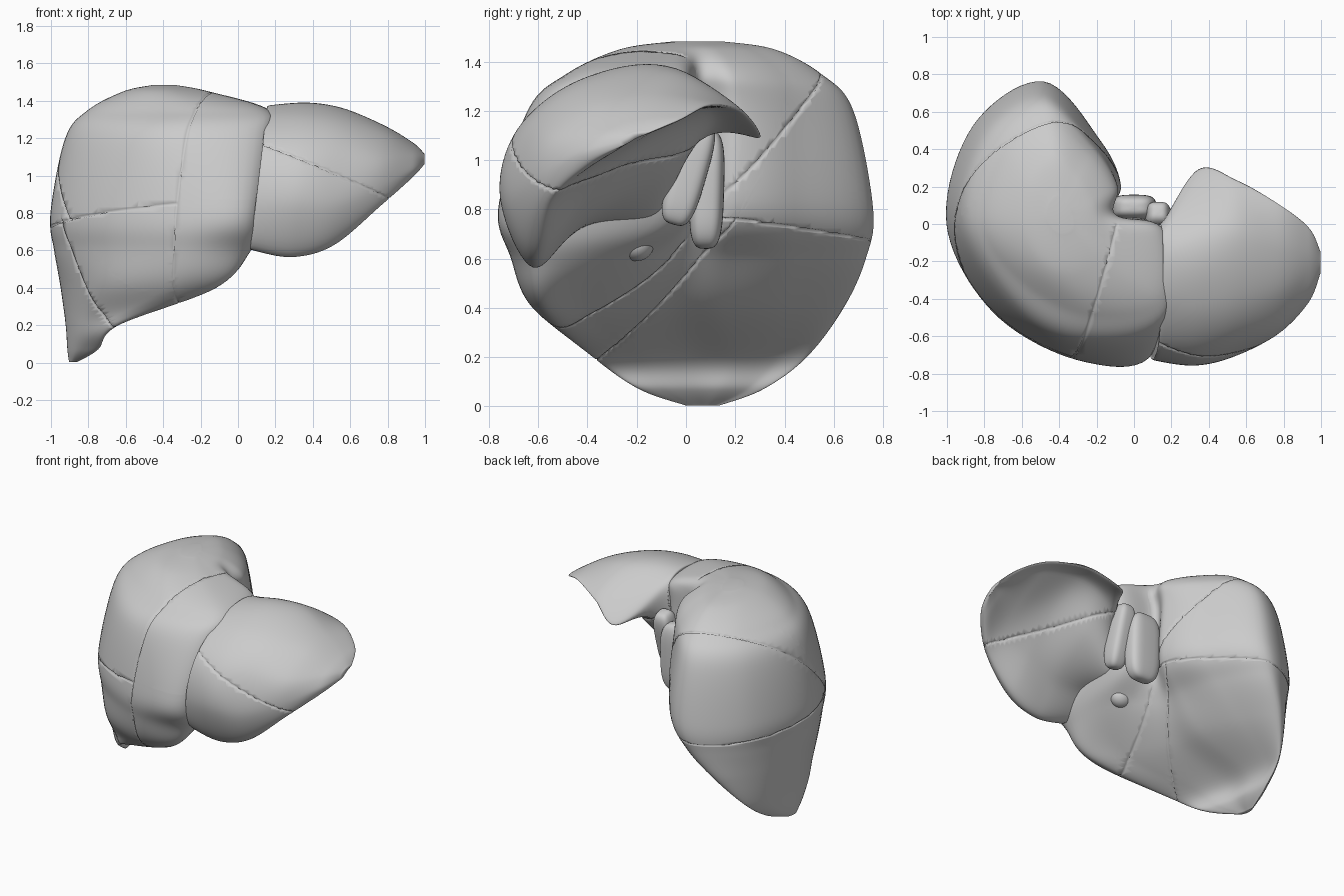
import bpy, bmesh, math
from mathutils import Vector

if "Cube" in bpy.data.objects:
    bpy.data.objects.remove(bpy.data.objects["Cube"], do_unlink=True)

grey = bpy.data.materials.new("soft grey")
grey.use_nodes = True
grey.diffuse_color = (0.6, 0.6, 0.6, 1)
grey.node_tree.nodes["Principled BSDF"].inputs["Base Color"].default_value = (0.6, 0.6, 0.6, 1)


def spline(pts, steps, closed):
    """Smooth curve through the points."""
    n, out = len(pts), []
    for i in range(n if closed else n - 1):
        pick = (lambda k: pts[k % n]) if closed else (lambda k: pts[min(max(k, 0), n - 1)])
        a, b, c, d = (pick(i + k) for k in (-1, 0, 1, 2))
        for s in range(steps):
            t = s / steps
            out.append(0.5 * (2 * b + (c - a) * t + (2 * a - 5 * b + 4 * c - d) * t * t
                              + (3 * b - a - 3 * c + d) * t ** 3))
    return out if closed else out + [pts[-1]]


def shrink(ring, centre, factor):
    c = Vector(centre)
    return [c + (p - c) * factor for p in ring]


def loft(rings, steps=10):
    """Skin a list of control rings into a smooth closed body."""
    rails = [spline(list(r), steps, False) for r in zip(*rings)]
    bm = bmesh.new()
    rows = [[bm.verts.new(p) for p in spline([r[i] for r in rails], steps, True)]
            for i in range(len(rails[0]))]
    for lo, hi in zip(rows, rows[1:]):
        for i in range(len(lo)):
            j = (i + 1) % len(lo)
            bm.faces.new((lo[i], lo[j], hi[j], hi[i]))
    bm.faces.new(rows[0])
    bm.faces.new(rows[-1])
    bmesh.ops.recalc_face_normals(bm, faces=bm.faces)
    return bm


def groove(bm, a, b, c, rule, width=0.007, depth=0.010):
    """Cut a fine crease where the plane through a, b, c meets the surface."""
    a, b, c = Vector(a), Vector(b), Vector(c)
    n = (b - a).cross(c - a).normalized()
    for off in (-width, width, 0):
        bmesh.ops.bisect_plane(bm, geom=bm.verts[:] + bm.edges[:] + bm.faces[:],
                               dist=1e-5, plane_co=a + n * off, plane_no=n)
    bm.normal_update()
    hit = [(v, v.normal.copy()) for v in bm.verts
           if abs((v.co - a).dot(n)) < 1e-4 and rule(v.co)]
    for v, normal in hit:
        v.co -= normal * depth


def finish(bm, name):
    mesh = bpy.data.meshes.new(name)
    bm.to_mesh(mesh)
    bm.free()
    mesh.materials.append(grey)
    mesh.shade_smooth()
    ob = bpy.data.objects.new(name, mesh)
    bpy.context.collection.objects.link(ob)


# Large lobe: horizontal slices, each a ring of (x, y) from the seam round the outside
slices = [
    (.20, (-.64, -.37), (-.73, -.33), (-.85, -.18), (-.92, .05), (-.89, .33), (-.81, .49), (-.8, .37), (-.77, .2), (-.75, .02), (-.68, -.2)),
    (.40, (-.12, -.58), (-.38, -.61), (-.74, -.42), (-.94, 0), (-.89, .4), (-.69, .64), (-.54, .42), (-.44, .15), (-.4, -.08), (-.24, -.38)),
    (.60, (.05, -.63), (-.3, -.7), (-.74, -.46), (-.98, 0), (-.86, .5), (-.55, .73), (-.33, .44), (-.25, .17), (-.21, -.02), (.0, -.28)),
    (.80, (.1, -.69), (-.3, -.725), (-.75, -.47), (-1, 0), (-.86, .52), (-.48, .76), (-.18, .44), (-.08, .2), (-.13, .04), (.09, -.06)),
    (1.2, (.15, -.56), (-.3, -.63), (-.67, -.42), (-.92, 0), (-.8, .47), (-.48, .68), (-.21, .43), (-.09, .21), (-.13, .05), (.15, -.04)),
    (1.35, (.13, -.41), (-.25, -.48), (-.59, -.31), (-.8, 0), (-.69, .39), (-.45, .55), (-.23, .38), (-.1, .19), (-.1, .05), (.13, -.04)),
    (1.45, (-.18, -.2), (-.35, -.27), (-.51, -.19), (-.61, 0), (-.57, .23), (-.43, .36), (-.3, .26), (-.22, .14), (-.19, .05), (-.16, -.06)),
]
rings = [[Vector((x, y, s[0])) for x, y in s[1:]] for s in slices]
low, end = ([Vector((p.x, p.y, z)) for p in shrink(rings[0], (-.9, .07, .2), f)]
            for z, f in ((.07, .58), (.003, .15)))
top = [Vector((p.x, p.y, 1.483)) for p in shrink(rings[-1], (-.4, .05, 1.48), .3)]
bm = loft([end, low] + rings + [top])
groove(bm, (-.34, -.6, .35), (-.1, -.03, 1.4), (-.32, -.7, .9), lambda p: p.y < 0)
groove(bm, (-.98, -.2, .75), (-.34, -.72, .85), (-.55, .74, .67), lambda p: p.x < -.33 or p.y > .1)
groove(bm, (-.95, -.15, .9), (-.62, .42, 1.3), (-.13, .17, .9), lambda p: p.z > .76)
groove(bm, (-.95, -.2, .76), (-.67, -.37, .18), (-.2, .15, .75), lambda p: p.z < .76)
finish(bm, "large_lobe")

# Small lobe: upright slices, each a ring of (y, z) from the lower margin over the top
slices = [
    (.10, (-.62, .6), (-.73, .85), (-.67, 1.13), (-.43, 1.32), (-.15, 1.375), (.02, 1.27), (-.03, 1.0), (-.12, .79), (-.4, .735)),
    (.31, (-.62, .565), (-.755, .85), (-.68, 1.13), (-.42, 1.33), (-.05, 1.375), (.29, 1.1), (.1, 1.13), (-.1, .93), (-.42, .75)),
    (.52, (-.6, .63), (-.71, .85), (-.63, 1.13), (-.4, 1.305), (-.05, 1.355), (.23, 1.2), (.08, 1.2), (-.15, 1.07), (-.4, .84)),
    (.76, (-.55, .84), (-.59, .95), (-.54, 1.1), (-.36, 1.23), (-.13, 1.27), (.1, 1.23), (0, 1.19), (-.2, 1.08), (-.42, .94)),
    (.93, (-.39, .99), (-.42, 1.03), (-.37, 1.1), (-.27, 1.15), (-.15, 1.175), (-.02, 1.17), (-.1, 1.13), (-.2, 1.09), (-.3, 1.03)),
]
rings = [[Vector((s[0] + (z - .7) * .13 * (1 - s[0]), y, z)) for y, z in s[1:]] for s in slices]
seam = [p - Vector((.02, 0, 0)) for p in shrink(rings[0], (.1, -.35, 1), .95)]
tip = [p + Vector((.065, 0, 0)) for p in shrink(rings[-1], (.93, -.2, 1.09), .3)]
bm = loft([seam] + rings + [tip])
groove(bm, (.8, -.53, .88), (.12, -.72, 1.18), (.3, 0, 1.05), lambda p: p.x > .13)
finish(bm, "small_lobe")


# Rounded lumps at the back between the lobes
def lump(name, centre, size, tilt, power=.6):
    bpy.ops.mesh.primitive_uv_sphere_add(segments=40, ring_count=24, location=centre,
                                         rotation=(tilt, 0, 0))
    ob = bpy.context.object
    ob.name = name
    for v in ob.data.vertices:
        v.co = Vector(math.copysign(abs(c) ** power, c) * s for c, s in zip(v.co, size))
    ob.data.materials.append(grey)
    ob.data.shade_smooth()


lump("tail_lobe", (.0, .085, .88), (.12, .07, .24), -.03)
lump("tail_lobe_ridge", (.13, .01, .95), (.07, .075, .22), -.28)
lump("inlet_stump", (-.06, -.2, .66), (.08, .07, .07), 0, 1)
